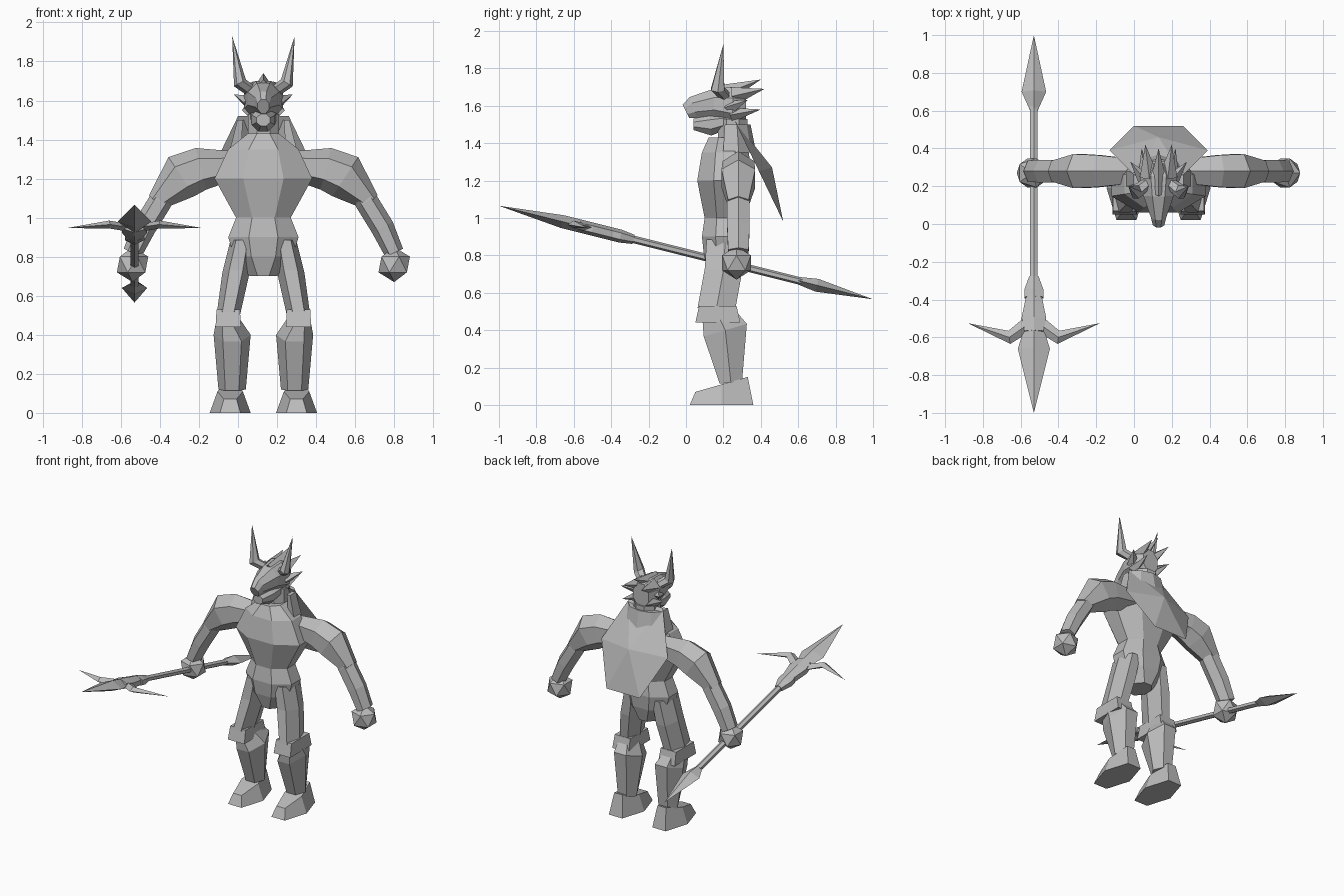
import bpy, bmesh
from math import cos, sin, pi
from mathutils import Vector

default_cube = bpy.data.objects.get("Cube")
if default_cube:
    bpy.data.objects.remove(default_cube, do_unlink=True)

BODY_CENTRE = .13
SPEAR_CENTRE = -.53
ARM_DEPTH = .28
X, Y, Z = Vector((1, 0, 0)), Vector((0, 1, 0)), Vector((0, 0, 1))
SIDES = {"left": 1, "right": -1}

grey = bpy.data.materials.new("plain grey")
grey.use_nodes = True
grey.diffuse_color = (.5, .5, .5, 1)
grey.node_tree.nodes["Principled BSDF"].inputs["Base Color"].default_value = grey.diffuse_color


def finish(name, bm):
    """Weld collapsed tips and turn the bmesh into a flat shaded object."""
    bmesh.ops.remove_doubles(bm, verts=bm.verts[:], dist=.0001)
    bmesh.ops.recalc_face_normals(bm, faces=bm.faces[:])
    mesh = bpy.data.meshes.new(name)
    bm.to_mesh(mesh)
    bm.free()
    mesh.materials.append(grey)
    part = bpy.data.objects.new(name, mesh)
    bpy.context.scene.collection.objects.link(part)


def loft(name, rings):
    """Skin equal rings of points and cap both ends."""
    bm = bmesh.new()
    loops = [[bm.verts.new(point) for point in ring] for ring in rings]
    for lower, upper in zip(loops, loops[1:]):
        for i in range(len(lower)):
            bm.faces.new((lower[i - 1], lower[i], upper[i], upper[i - 1]))
    bm.faces.new(loops[0])
    bm.faces.new(loops[-1])
    finish(name, bm)


def polygon(sides, turn=0):
    """Cosine and sine pairs stretched to reach one in both directions."""
    angles = [2 * pi * (i + turn) / sides for i in range(sides)]
    reach_u = max(cos(a) for a in angles)
    reach_v = max(sin(a) for a in angles)
    return [(cos(a) / reach_u, sin(a) / reach_v) for a in angles]


def sweep(name, stations, axis, sides, turn=0):
    """Loft polygons square to a path; a station is point, depth, width along axis."""
    path = [point for point, depth, width in stations]
    rings = []
    for i, (point, depth, width) in enumerate(stations):
        before = point - path[i - 1] if i else Vector()
        after = path[i + 1] - point if i + 1 < len(path) else Vector()
        tangent = before.normalized() + after.normalized()
        across = axis.cross(tangent).normalized()
        rings.append([point + across * depth * u + axis * width * v
                      for u, v in polygon(sides, turn)])
    loft(name, rings)


def body(x, y, z, s=1):
    """Point measured sideways from the body's mirror plane."""
    return Vector((BODY_CENTRE + s * x, y, z))


def spike(name, base, tip, radius):
    axis = (tip - base).cross(Z).normalized()
    sweep(name, [(base, radius, radius), (tip, 0, 0)], axis, 4)


# Torso: height and half width, with the depth following the width
torso = [(.7, .07), (.8, .15), (.9, .18), (1, .14), (1.2, .25), (1.35, .18), (1.43, .08)]
sweep("torso", [(body(0, .21, z), .06 + .36 * w, w) for z, w in torso], X, 8, .5)
sweep("neck", [(body(0, .25, z), .08, .08) for z in (1.38, 1.53)], X, 8, .5)

# Raised collar wrapping the back of the neck
collar = []
for i in range(7):
    angle = pi * (i - .5) / 5
    collar.append([body(r * cos(angle), .24 + .75 * r * sin(angle), z)
                   for r, z in ((.12, 1.36), (.11, 1.5), (.14, 1.5), (.18, 1.35))])
loft("collar", collar)

# Six sided back shield leaning outward and rising to a point
rim = [body(.26 * u, .39 - .13 * v, 1.25 + .27 * v) for u, v in polygon(6)]
peak = body(0, .46, 1.27)
loft("back_shield", [rim, [peak] * len(rim)])

# Head sections run from the snout to the nape: depth, height, half height, half width
skull = [(0, 1.57, .04, .03), (.04, 1.59, .06, .04), (.15, 1.61, .08, .08),
         (.25, 1.6, .1, .1), (.32, 1.6, .08, .06)]
jaw = [(.04, 1.5, .03, .035), (.13, 1.5, .06, .06), (.28, 1.53, .03, .07)]
for name, rows in {"skull": skull, "jaw": jaw}.items():
    sweep(name, [(body(0, y, z), h, w) for y, z, h, w in rows], X, 8, .5)
spike("crest", body(0, .17, 1.65), body(0, .4, 1.74), .06)

for side, s in SIDES.items():
    # Horn and swept back spikes
    horn = [(.05, .22, 1.64, .03), (.12, .17, 1.69, .035), (.16, .2, 1.93, 0)]
    sweep(side + "_horn", [(body(x, y, z, s), r, r) for x, y, z, r in horn], Y, 6)
    spike(side + "_head_spike", body(.05, .25, 1.65, s), body(.07, .42, 1.69, s), .05)
    spike(side + "_ear", body(.07, .23, 1.59, s), body(.15, .33, 1.63, s), .04)
    spike(side + "_cheek_spike", body(.07, .24, 1.55, s), body(.09, .4, 1.58, s), .04)

    # Arm: sideways reach, height and half thickness
    upper_arm = [(.14, 1.27, .07), (.32, 1.25, .11), (.42, 1.21, .12), (.55, 1.08, .05)]
    forearm = [(.49, 1.14, .05), (.53, 1.08, .06), (.61, .95, .06), (.67, .82, .05)]
    for name, rows in {"_upper_arm": upper_arm, "_forearm": forearm}.items():
        sweep(side + name, [(body(x, ARM_DEPTH, z, s), r, .03 + r / 2)
                            for x, z, r in rows], Y, 6)

    # Faceted fist
    fist = bmesh.new()
    bmesh.ops.create_icosphere(fist, subdivisions=1, radius=.09)
    bmesh.ops.translate(fist, verts=fist.verts[:], vec=body(.67, .27, .76, s))
    finish(side + "_fist", fist)

    # Leg: sideways offset, depth, height, half depth and half width
    thigh = [(.11, .21, .88, .1, .06), (.14, .2, .72, .1, .07), (.18, .16, .5, .1, .06)]
    knee = [(.18, .17, .53, .1, .06), (.18, .17, .44, .12, .065)]
    shin = [(.18, .17, .48, .09, .06), (.16, .21, .4, .12, .095), (.16, .24, .12, .06, .07)]
    for name, rows, count in (("_thigh", thigh, 6), ("_knee", knee, 4), ("_shin", shin, 6)):
        sweep(side + name, [(body(x, y, z, s), d, w) for x, y, z, d, w in rows],
              X, count, .5)

    # Foot: six sided sole below a smaller top that slopes to the toes
    outline = polygon(6, .5)
    sole = [body(.17 + .105 * v, .19 - .17 * u, 0, s) for u, v in outline]
    instep = [body(.17 + .065 * v, .19 - .14 * u, .11 - .04 * u, s) for u, v in outline]
    loft(side + "_foot", [sole, instep])


# Spear sloping down toward the back
def on_spear(x, y):
    return Vector((SPEAR_CENTRE + x, y, .815 - y / 4))


# Spear parts: number of sides, then position along the spear and half width
spear = {
    "spear_shaft": (6, (-.5, .02), (.62, .02)),
    "rear_spike": (4, (.6, .02), (.7, .065), (1, 0)),
    "front_blade": (4, (-.55, .05), (-.66, .085), (-1, 0)),
    "blade_socket": (6, (-.57, .05), (-.5, .065), (-.38, .04)),
    "shaft_ring": (6, (-.39, .05), (-.35, .05), (-.28, .025)),
}
for name, (count, *rows) in spear.items():
    sweep(name, [(on_spear(0, y), min(w, .035), w) for y, w in rows], X, count)

# Swept wings beside the blade
wing = [(.03, -.53, .04), (.13, -.6, .035), (.35, -.525, 0)]
for side, s in SIDES.items():
    sweep(side + "_spear_wing", [(on_spear(s * x, y), w, min(w, .02))
                                 for x, y, w in wing], Z, 4)
